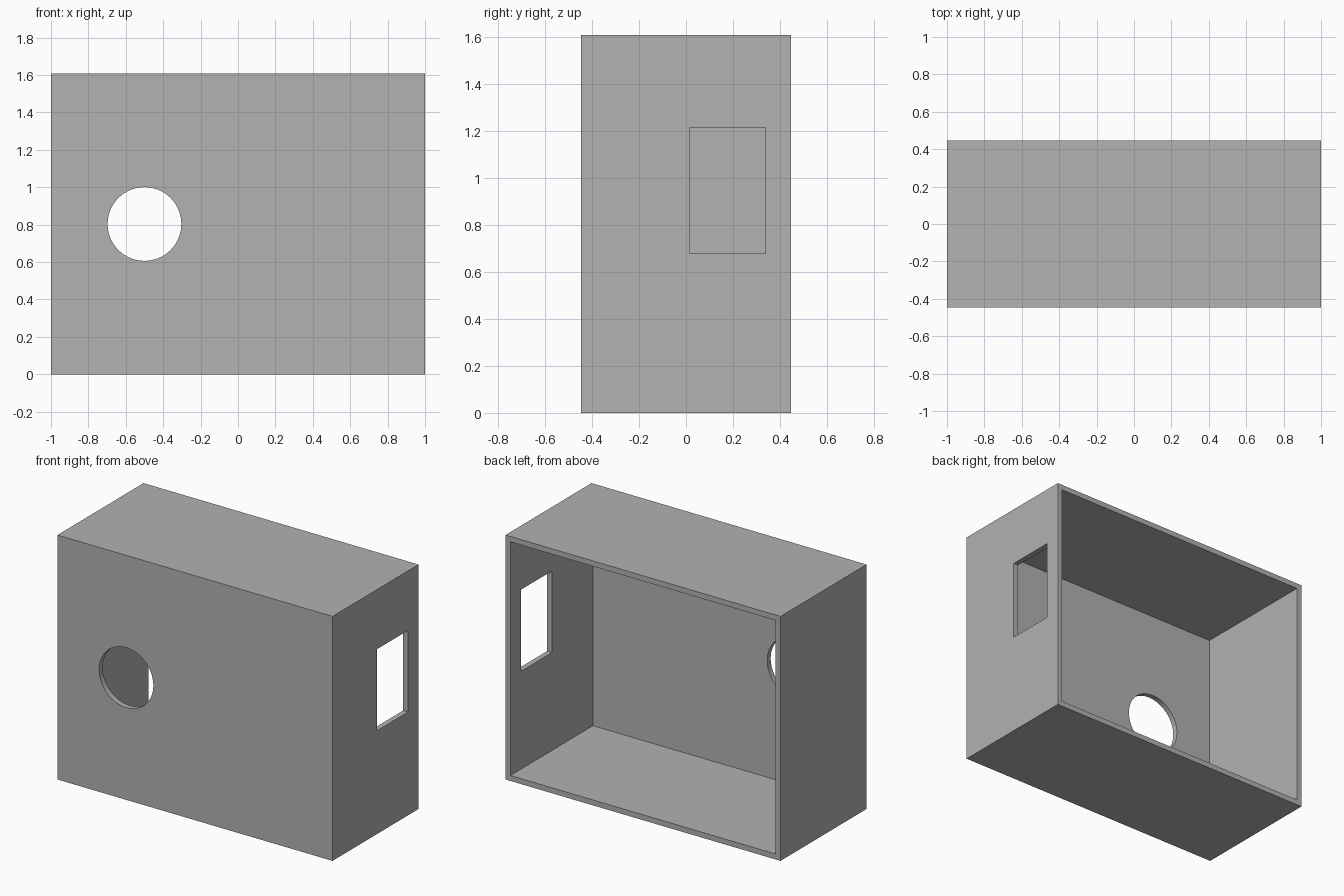
import bpy, bmesh, math
from mathutils import Matrix, Vector

if "Cube" in bpy.data.objects:
    bpy.data.objects.remove(bpy.data.objects["Cube"])

W, D, H, T = 2.0, 0.893, 1.607, 0.0357   # outer size and wall thickness

grey = bpy.data.materials.new("plain grey")
grey.diffuse_color = (0.445, 0.445, 0.445, 1)
grey.use_nodes = True
grey.node_tree.nodes["Principled BSDF"].inputs["Base Color"].default_value = grey.diffuse_color


def box(name, lo, hi):
    """Axis-aligned box between two corners."""
    lo, hi = Vector(lo), Vector(hi)
    bm = bmesh.new()
    bmesh.ops.create_cube(bm, size=1, matrix=Matrix.Translation((lo + hi) / 2)
                          @ Matrix.Diagonal((*(hi - lo), 1)))
    return finish(name, bm)


def finish(name, bm):
    mesh = bpy.data.meshes.new(name)
    bm.to_mesh(mesh)
    bm.free()
    mesh.materials.append(grey)
    ob = bpy.data.objects.new(name, mesh)
    bpy.context.collection.objects.link(ob)
    return ob


# Outer shell
case = box("open_case", (-W/2, -D/2, 0), (W/2, D/2, H))

# Hollow, open at the back
hollow = box("hollow_cutter", (-W/2 + T, -D/2 + T, T), (W/2 - T, D/2 + 0.2, H - T))

# Rectangular opening in the right wall
window = box("window_cutter", (W/2 - 0.2, 0.014, 0.679), (W/2 + 0.2, 0.339, 1.215))

# Round hole in the front wall
bm = bmesh.new()
bmesh.ops.create_cone(bm, cap_ends=True, segments=64, radius1=0.197, radius2=0.197, depth=0.4,
                      matrix=Matrix.Translation((-0.5, -D/2, H/2))
                      @ Matrix.Rotation(math.pi/2, 4, 'X'))
hole = finish("round_hole_cutter", bm)

for cutter in (hollow, window, hole):
    mod = case.modifiers.new(cutter.name, 'BOOLEAN')
    mod.operation = 'DIFFERENCE'
    mod.solver = 'EXACT'
    mod.object = cutter
    cutter.hide_render = True
    cutter.hide_viewport = True

# Smooth hole rim, sharp corners
bpy.context.view_layer.objects.active = case
case.select_set(True)
for mod in list(case.modifiers):
    bpy.ops.object.modifier_apply(modifier=mod.name)
bpy.ops.object.shade_smooth_by_angle(angle=math.radians(30))
